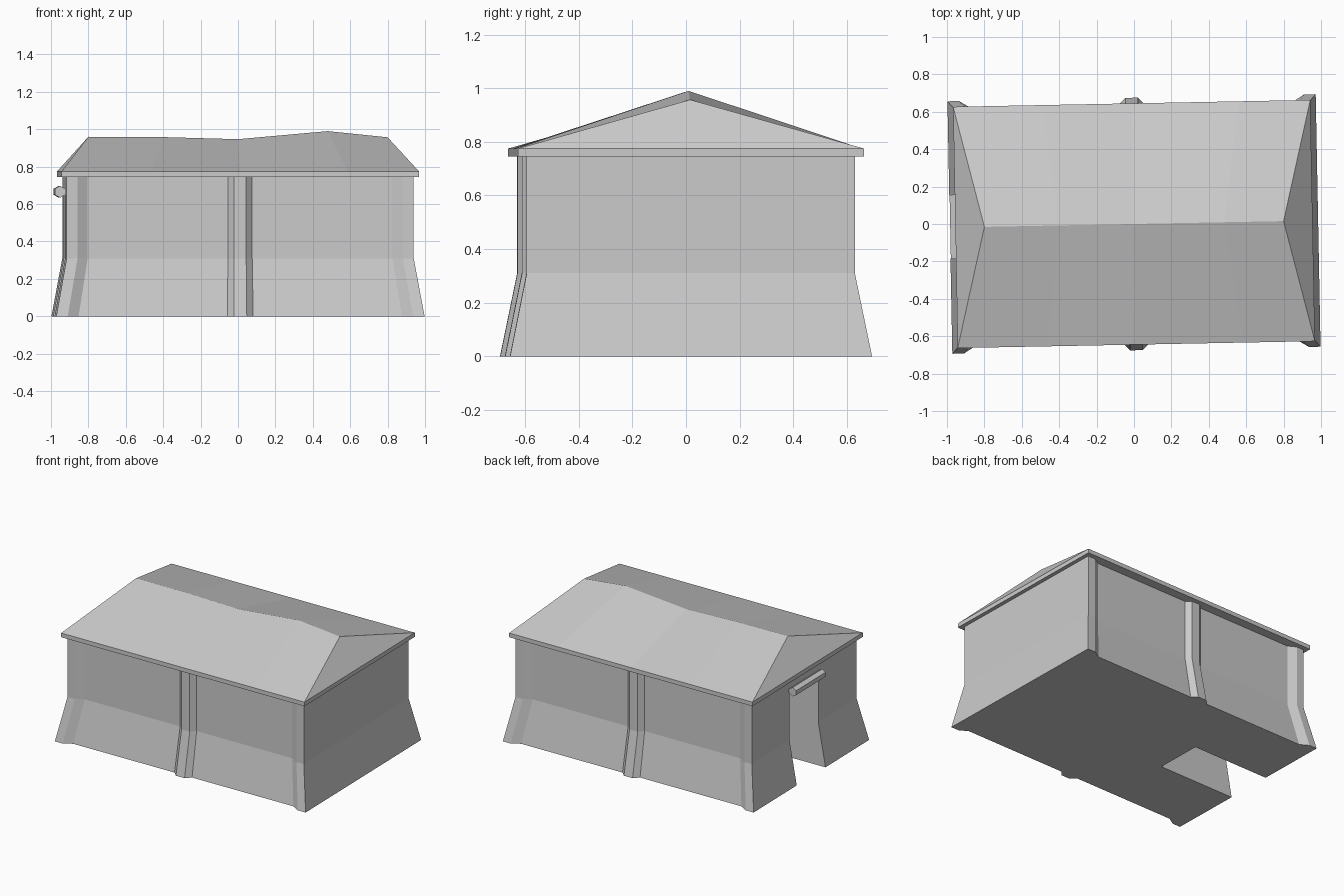
import bpy, bmesh, math

if "Cube" in bpy.data.objects:
    bpy.data.objects.remove(bpy.data.objects["Cube"])

TURN = math.radians(1.1)   # the whole building sits slightly turned


def finish(name, bm):
    bmesh.ops.recalc_face_normals(bm, faces=bm.faces)
    me = bpy.data.meshes.new(name)
    bm.to_mesh(me)
    bm.free()
    ob = bpy.data.objects.new(name, me)
    ob.rotation_euler.z = TURN
    bpy.context.collection.objects.link(ob)
    return ob


def bridge(bm, lower, upper):
    n = len(lower)
    for i in range(n):
        j = (i + 1) % n
        bm.faces.new((lower[i], lower[j], upper[j], upper[i]))


# Solid walls: footprint with corner and middle pilasters, flared at the foot
WALL, PIER = 0.58, 0.612
half = [(0.928, PIER), (0.87, PIER), (0.815, WALL), (0.065, WALL), (0.032, PIER)]
back = half + [(-x, y) for x, y in reversed(half)]
footprint = back + [(-x, -y) for x, y in back]

bm = bmesh.new()
rings = []
for z, sx, sy in ((0, 1.061, 1.103), (0.31, 1, 1), (0.76, 1, 1)):
    rings.append([bm.verts.new((x * sx, y * sy, z)) for x, y in footprint])
for a, b in zip(rings, rings[1:]):
    bridge(bm, a, b)
bm.faces.new(rings[0])
bm.faces.new(rings[-1])
walls = finish("walls", bm)

# Doorway cut into the left end
bm = bmesh.new()
bmesh.ops.create_cube(bm, size=1)
bmesh.ops.scale(bm, verts=bm.verts, vec=(0.8, 0.336, 0.88))
bmesh.ops.translate(bm, verts=bm.verts, vec=(-0.78, 0.003, 0.23))
cutter = finish("doorway_cutter", bm)
cutter.hide_render = True
cutter.display_type = 'WIRE'
cut = walls.modifiers.new("doorway", 'BOOLEAN')
cut.operation = 'DIFFERENCE'
cut.solver = 'EXACT'
cut.object = cutter

# Hipped roof with an eave board and an uneven ridge
EX, EY, Z0, Z1 = 0.955, 0.645, 0.745, 0.775
ridge_line = [(-0.8, 0.96), (-0.4, 0.958), (0, 0.947), (0.48, 0.99), (0.8, 0.957)]
bm = bmesh.new()
eave_x = [x * EX / 0.8 for x, _ in ridge_line]
outline = [(x, -EY) for x in eave_x] + [(x, EY) for x in reversed(eave_x)]
low = [bm.verts.new((x, y, Z0)) for x, y in outline]
top = [bm.verts.new((x, y, Z1)) for x, y in outline]
ridge = [bm.verts.new((x, 0, z)) for x, z in ridge_line]
bm.faces.new(low)
bridge(bm, low, top)
n = len(ridge)
front, rear = top[:n], top[n:][::-1]
for i in range(n - 1):
    for side in (front, rear):
        bm.faces.new((side[i], side[i + 1], ridge[i + 1], ridge[i]))
for i in (0, -1):
    bm.faces.new((front[i], rear[i], ridge[i]))
finish("roof", bm)

# Six-sided lintel beam over the doorway
bm = bmesh.new()
R, L = 0.032, 0.172
ends = []
for y in (-L, L):
    ends.append([bm.verts.new((-0.955 + R * math.sin(k * math.pi / 3), y + 0.003,
                               0.666 + R * math.cos(k * math.pi / 3))) for k in range(6)])
bridge(bm, *ends)
for e in ends:
    bm.faces.new(e)
finish("door_lintel", bm)
